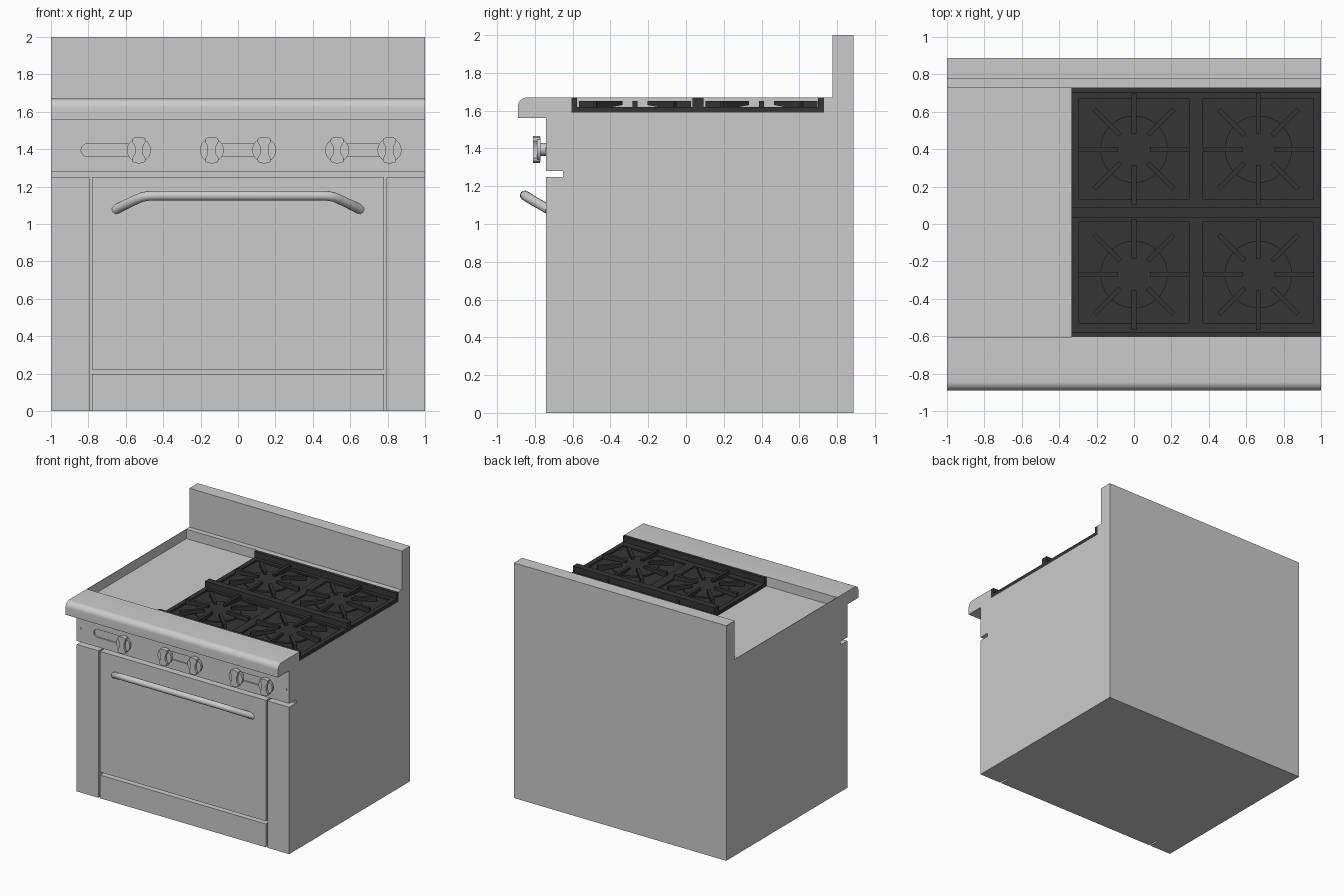
import bpy, bmesh, math
from mathutils import Vector

if "Cube" in bpy.data.objects:
    bpy.data.objects.remove(bpy.data.objects["Cube"])

dark = bpy.data.materials.new("cast_iron")
dark.diffuse_color = (0.035, 0.035, 0.035, 1)
dark.use_nodes = True
dark.node_tree.nodes["Principled BSDF"].inputs["Base Color"].default_value = dark.diffuse_color


def add_object(name, bm, mat=None, smooth=False):
    bmesh.ops.recalc_face_normals(bm, faces=bm.faces)
    me = bpy.data.meshes.new(name)
    bm.to_mesh(me)
    bm.free()
    ob = bpy.data.objects.new(name, me)
    bpy.context.collection.objects.link(ob)
    if mat:
        me.materials.append(mat)
    if smooth:
        bpy.ops.object.select_all(action='DESELECT')
        ob.select_set(True)
        bpy.context.view_layer.objects.active = ob
        bpy.ops.object.shade_smooth_by_angle(angle=math.radians(35))
    return ob


def add_box(bm, x0, x1, y0, y1, z0, z1):
    vs = bmesh.ops.create_cube(bm, size=1)["verts"]
    for v in vs:
        v.co = Vector((x1 if v.co.x > 0 else x0, y1 if v.co.y > 0 else y0, z1 if v.co.z > 0 else z0))
    return vs


def add_prism(bm, pts, axis, a, b):
    """Extrude a profile along x (pts are y,z), y (x,z) or z (x,y)."""
    def place(p, t):
        return {'x': (t, *p), 'y': (p[0], t, p[1]), 'z': (*p, t)}[axis]
    face = bm.faces.new([bm.verts.new(place(p, a)) for p in pts])
    ext = bmesh.ops.extrude_face_region(bm, geom=[face])["geom"]
    delta = Vector(place((0, 0), b - a))
    bmesh.ops.translate(bm, verts=[g for g in ext if isinstance(g, bmesh.types.BMVert)], vec=delta)


def arc(cx, cy, r, a0, a1, n):
    return [(cx + r * math.cos(math.radians(a0 + (a1 - a0) * i / n)),
             cy + r * math.sin(math.radians(a0 + (a1 - a0) * i / n))) for i in range(n + 1)]


def circle(cx, cy, r, n=32):
    return arc(cx, cy, r, 0, 360, n)[:-1]


def box(name, *dims):
    bm = bmesh.new()
    add_box(bm, *dims)
    return add_object(name, bm)


# Cabinet with sunken cooktop and backsplash
bm = bmesh.new()
add_prism(bm, [(-0.65, 0), (0.887, 0), (0.887, 2), (0.775, 2), (0.775, 1.67), (0.73, 1.67),
               (0.73, 1.59), (-0.605, 1.59), (-0.605, 1.67), (-0.65, 1.67)], 'x', -1, 1)
add_object("cabinet", bm)
box("griddle_side_wall", -1, -0.996, -0.605, 0.73, 1.59, 1.67)

# Control panel with rounded front ledge
bm = bmesh.new()
nose = arc(-0.842, 1.622, 0.048, 90, 180, 8)
add_prism(bm, [(-0.65, 1.28), (-0.65, 1.67)] + nose + [(-0.89, 1.56), (-0.74, 1.56), (-0.74, 1.28)], 'x', -1, 1)
panel = add_object("control_panel", bm, smooth=True)

# Recessed slots behind the knobs
KZ = 1.395
bm = bmesh.new()
for x0, x1 in ((-0.805, -0.53), (-0.14, 0.14), (0.53, 0.81)):
    add_prism(bm, arc(x0, KZ, 0.034, 90, 270, 12) + arc(x1, KZ, 0.034, -90, 90, 12), 'y', -0.78, -0.728)
slots = add_object("slot_cutter", bm)
slots.hide_render = True
slots.display_type = 'WIRE'
slots.hide_set(True)
cut = panel.modifiers.new("slots", 'BOOLEAN')
cut.object = slots
cut.operation = 'DIFFERENCE'
cut.solver = 'EXACT'

# Knobs: stem, disc and hourglass grip
for i, kx in enumerate((-0.53, -0.14, 0.14, 0.53, 0.81)):
    bm = bmesh.new()
    add_prism(bm, circle(kx, KZ, 0.034), 'y', -0.775, -0.725)
    add_prism(bm, circle(kx, KZ, 0.064), 'y', -0.79, -0.77)
    grip = arc(0, 0, 0.071, 62, 118, 6) + [(-0.036, 0.045), (-0.022, 0.02), (-0.022, -0.02), (-0.036, -0.045)]
    grip += arc(0, 0, 0.071, 242, 298, 6) + [(0.036, -0.045), (0.022, -0.02), (0.022, 0.02), (0.036, 0.045)]
    add_prism(bm, [(kx + x, KZ + z) for x, z in grip], 'y', -0.81, -0.772)
    add_object(f"knob_{i + 1}", bm, smooth=True)

# Small panel screws
for side, s in (("left", -1), ("right", 1)):
    bm = bmesh.new()
    add_prism(bm, circle(s * 0.967, KZ, 0.012, 12), 'y', -0.744, -0.735)
    add_object(f"{side}_screw", bm)

# Lower front: columns, oven door, kick plate
box("left_column", -1, -0.795, -0.74, -0.65, 0, 1.25)
box("right_column", 0.795, 1, -0.74, -0.65, 0, 1.25)
box("oven_door", -0.78, 0.78, -0.74, -0.65, 0.222, 1.25)
box("kick_plate", -0.78, 0.78, -0.74, -0.65, 0, 0.198)

# Bent tube door handle
half = [(0.655, -0.725, 1.075), (0.63, -0.75, 1.09), (0.54, -0.825, 1.133),
        (0.51, -0.843, 1.145), (0.48, -0.851, 1.15), (0.44, -0.853, 1.151)]
path = half + [(-x, y, z) for x, y, z in reversed(half)]
cu = bpy.data.curves.new("door_handle", 'CURVE')
cu.dimensions = '3D'
cu.bevel_depth = 0.026
cu.bevel_resolution = 4
cu.use_fill_caps = True
sp = cu.splines.new('POLY')
sp.points.add(len(path) - 1)
for pt, co in zip(sp.points, path):
    pt.co = (*co, 1)
sp.use_smooth = True
bpy.context.collection.objects.link(bpy.data.objects.new("door_handle", cu))

# Burner tray: floor, frame strips and taller rails
X0, X1, Y0, Y1 = -0.335, 1.0, -0.605, 0.73
bm = bmesh.new()
add_box(bm, X0, X1, Y0, Y1, 1.588, 1.606)
for a, b in ((X0, -0.295), (0.295, 0.37), (0.96, X1)):
    add_box(bm, a, b, Y0, Y1, 1.59, 1.62)
for a, b in ((Y0, -0.53), (0.01, 0.13), (0.67, Y1)):
    add_box(bm, X0, X1, a, b, 1.59, 1.62)
for a, b in ((Y0, -0.578), (0.035, 0.092), (0.7, Y1)):
    add_box(bm, X0, X1, a, b, 1.59, 1.67)
add_object("burner_tray", bm, dark)

# Four burners, each with a round head and eight grate fingers
for i, (cx, cy) in enumerate(((0, 0.4), (0.665, 0.4), (0, -0.27), (0.665, -0.27))):
    bm = bmesh.new()
    add_prism(bm, circle(cx, cy, 0.18), 'z', 1.60, 1.62)
    add_object(f"burner_head_{i + 1}", bm, dark, smooth=True)
    bm = bmesh.new()
    for k in range(8):
        r0, r1 = (0.085, 0.297) if k % 2 == 0 else (0.105, 0.3)
        vs = add_box(bm, r0, r1, -0.0125, 0.0125, 1.605, 1.65)
        for v in vs:
            if v.co.z < 1.61 and v.co.x < 0.2:
                v.co.z = 1.63
            a = k * math.pi / 4
            x, y = v.co.x, v.co.y
            v.co.x = cx + x * math.cos(a) - y * math.sin(a)
            v.co.y = cy + x * math.sin(a) + y * math.cos(a)
    add_object(f"grate_fingers_{i + 1}", bm, dark)
